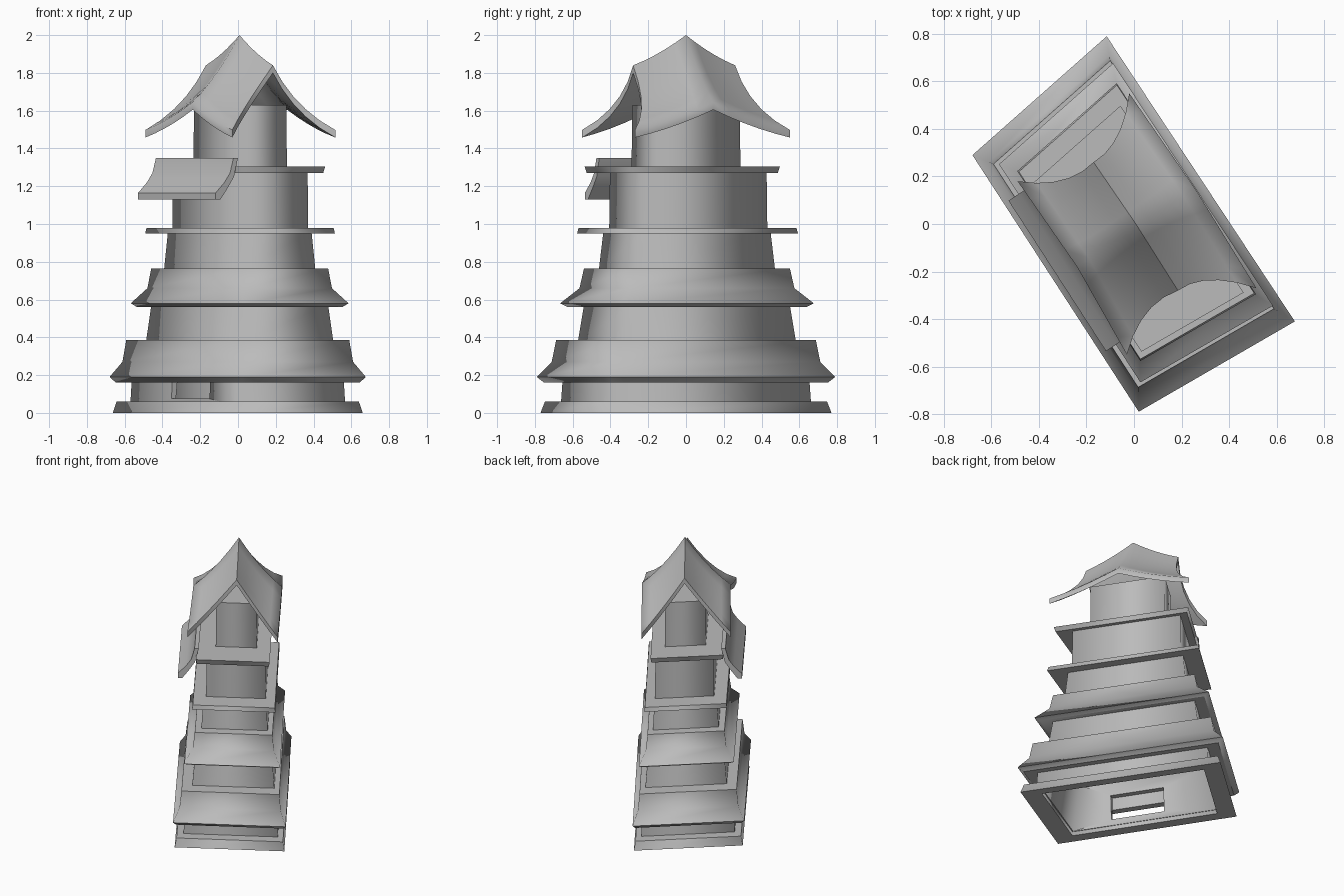
import bpy, bmesh, math
from mathutils import Vector

cube = bpy.data.objects.get("Cube")
if cube:
    bpy.data.objects.remove(cube, do_unlink=True)

stone = bpy.data.materials.new("grey stone")
stone.use_nodes = True
GREY = (0.5, 0.5, 0.5, 1)
stone.diffuse_color = GREY
stone.node_tree.nodes["Principled BSDF"].inputs["Base Color"].default_value = GREY

# Skewed rectangular plan shared by every storey
PLAN = [Vector(p) for p in ((-.115, .79), (-.68, .29), (.02, -.79), (.677, -.41))]
ALONG = (PLAN[2] - PLAN[1]).normalized()
OUT = Vector((ALONG.y, -ALONG.x))


def finish(name, bm, angle=30):
    bmesh.ops.recalc_face_normals(bm, faces=bm.faces)
    mesh = bpy.data.meshes.new(name)
    bm.to_mesh(mesh)
    bm.free()
    mesh.materials.append(stone)
    ob = bpy.data.objects.new(name, mesh)
    bpy.context.collection.objects.link(ob)
    bpy.ops.object.select_all(action='DESELECT')
    ob.select_set(True)
    bpy.context.view_layer.objects.active = ob
    bpy.ops.object.shade_smooth_by_angle(angle=math.radians(angle))
    return ob


def tier(name, profile, shift=(.01, .005), ring=False):
    """Loft the plan through (scale, height) pairs."""
    bm = bmesh.new()
    rows = [[bm.verts.new((p.x * s + shift[0], p.y * s + shift[1], z)) for p in PLAN]
            for s, z in profile]
    pairs = list(zip(rows, rows[1:]))
    if ring:
        pairs.append((rows[-1], rows[0]))
    else:
        bm.faces.new(rows[0])
        bm.faces.new(rows[-1])
    for low, high in pairs:
        for i in range(4):
            j = (i + 1) % 4
            bm.faces.new((low[i], low[j], high[j], high[i]))
    ob = finish(name, bm)
    # Soft upright corners, crisp level edges
    verts = ob.data.vertices
    for e in ob.data.edges:
        a, b = (verts[k].co.z for k in e.vertices)
        if abs(a - b) > .01:
            e.use_edge_sharp = False
    return ob


# Hollow base
tier("plinth", [(.79, 0), (.975, 0), (.945, .06), (.79, .06)], (0, 0), True)
base = tier("base_wall", [(.78, .03), (.84, .03), (.81, .36), (.7, .36)], (0, 0), True)

# Gate opening in the base wall, running up behind the cornice skirt
bm = bmesh.new()
bmesh.ops.create_cube(bm, size=1)
bmesh.ops.scale(bm, vec=(.37, .2, .175), verts=bm.verts)
gate = finish("gate_cutter", bm)
gate.location = (-.248, -.245, .1625)
gate.rotation_euler.z = math.atan2(ALONG.y, ALONG.x)
gate.hide_render = True
gate.hide_viewport = True
cut = base.modifiers.new("gate", 'BOOLEAN')
cut.operation = 'DIFFERENCE'
cut.solver = 'EXACT'
cut.object = gate

# Storeys and cornices
tier("lower_cornice", [(.7, .385), (.7, .355), (.805, .355), (.83, .16), (.95, .16),
                       (1, .19), (.9, .27), (.87, .385)], (0, 0), True)
tier("lower_wall", [(.73, .38), (.69, .57)])
tier("middle_cornice", [(.8, .56), (.85, .58), (.72, .66), (.69, .765)])
tier("middle_wall", [(.59, .76), (.56, .96)])
tier("middle_slab", [(.74, .95), (.73, .98)], (.012, .008))
tier("upper_wall", [(.53, .97), (.525, 1.28)], (.013, .012))
tier("upper_slab", [(.64, 1.27), (.655, 1.305)], (.018, -.02))
tier("neck", [(.365, 1.3), (.36, 1.63)], (.012, 0))

# Curved awning along one long side
profile = [(.39, 1.13), (.39, 1.165), (.335, 1.22), (.3, 1.27), (.278, 1.35)]
profile += [(.25, 1.35), (.275, 1.25), (.315, 1.19), (.36, 1.13)]
bm = bmesh.new()
ends = []
for t in (-.37, .385):
    ends.append([bm.verts.new((*(OUT * d + ALONG * t), z)) for d, z in profile])
count = len(profile)
for i in range(count):
    j = (i + 1) % count
    bm.faces.new((ends[0][i], ends[0][j], ends[1][j], ends[1][i]))
for end in ends:
    bm.faces.new(end)
finish("side_awning", bm, 40)

# Tent-like roof with arched eaves and swept-down corners
PEAK = Vector((.008, 0, 2))
RIDGE = {-1: Vector((-.17, .26, 1.84)), 1: Vector((.185, -.28, 1.84))}
EAVE = {-1: Vector((-.24, -.18, 1.645)), 1: Vector((.26, .145, 1.645))}
CORNER = {(-1, -1): Vector((-.49, .18, 1.498)), (-1, 1): Vector((-.02, .55, 1.498)),
          (1, -1): Vector((-.03, -.55, 1.498)), (1, 1): Vector((.515, -.27, 1.498))}
N = 5


def roof_point(i, j):
    a, b = abs(i) / N, abs(j) / N
    u, v = (1 if i > 0 else -1), (1 if j > 0 else -1)
    p = (PEAK * (1 - a) + RIDGE[u] * a) * (1 - b)
    p += (EAVE[v] * (1 - a) + CORNER[u, v] * a) * b
    sag = 4 * b * (1 - b)
    p -= Vector((RIDGE[u].x, RIDGE[u].y, 0)) * a * sag * .14
    p.z -= .028 * sag + .05 * a * (1 - a)
    return p


bm = bmesh.new()
steps = range(-N, N + 1)
grid = {(i, j): bm.verts.new(roof_point(i, j)) for i in steps for j in steps}
for i in range(-N, N):
    for j in range(-N, N):
        bm.faces.new((grid[i, j], grid[i + 1, j], grid[i + 1, j + 1], grid[i, j + 1]))
extruded = bmesh.ops.extrude_face_region(bm, geom=bm.faces[:], use_keep_orig=True)
lower = [g for g in extruded["geom"] if isinstance(g, bmesh.types.BMVert)]
bmesh.ops.translate(bm, vec=(0, 0, -.04), verts=lower)
finish("roof", bm, 60)
